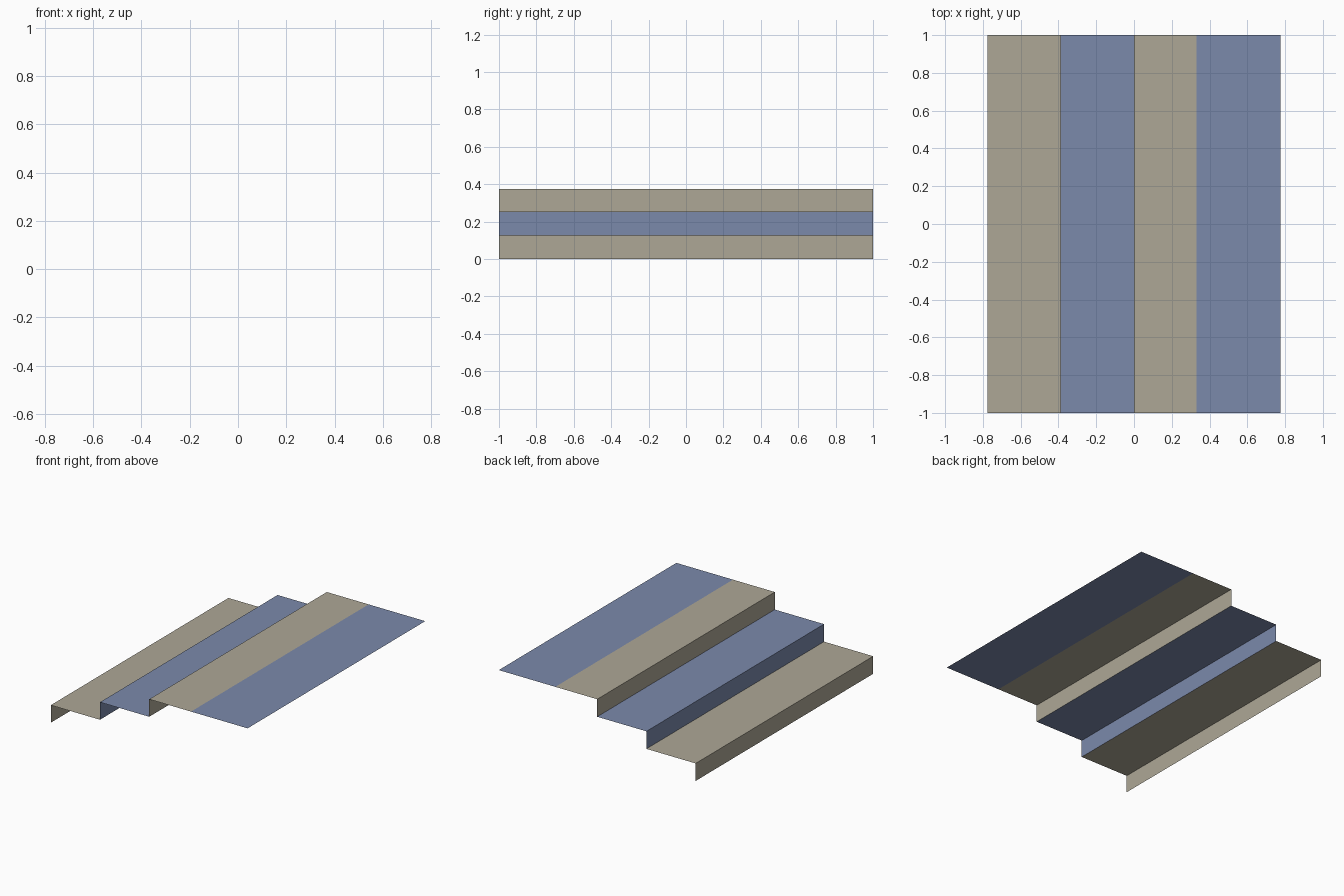
import bpy

if "Cube" in bpy.data.objects:
    bpy.data.objects.remove(bpy.data.objects["Cube"])

HALF_Y = 1.0
RUN = 0.388      # tread depth
RISE = 0.125     # riser height
X0 = -2 * RUN    # foot of the stairs


def material(name, rgb):
    m = bpy.data.materials.new(name)
    m.diffuse_color = (*rgb, 1.0)
    m.use_nodes = True
    m.node_tree.nodes["Principled BSDF"].inputs["Base Color"].default_value = m.diffuse_color
    return m


tan = material("warm_grey", (0.42, 0.387, 0.306))
blue = material("slate_blue", (0.199, 0.252, 0.41))


def strip(name, profile, mat):
    """Sheet made by sweeping an x-z profile across the full width."""
    verts = [(x, y, z) for x, z in profile for y in (-HALF_Y, HALF_Y)]
    # Winding makes treads face up and risers face -x
    faces = [(2 * i, 2 * i + 2, 2 * i + 3, 2 * i + 1)
             for i in range(len(profile) - 1)]
    mesh = bpy.data.meshes.new(name)
    mesh.from_pydata(verts, [], faces)
    mesh.materials.append(mat)
    ob = bpy.data.objects.new(name, mesh)
    bpy.context.collection.objects.link(ob)


# Three steps, each a riser and a tread; the last tread meets the landing
LANDING_X = 0.33
for i in range(3):
    x, z = X0 + i * RUN, i * RISE
    end = LANDING_X if i == 2 else x + RUN
    strip(f"step_{i + 1}", [(x, z), (x, z + RISE), (end, z + RISE)],
          blue if i == 1 else tan)

# Top landing
strip("landing", [(LANDING_X, 3 * RISE), (2 * RUN, 3 * RISE)], blue)
